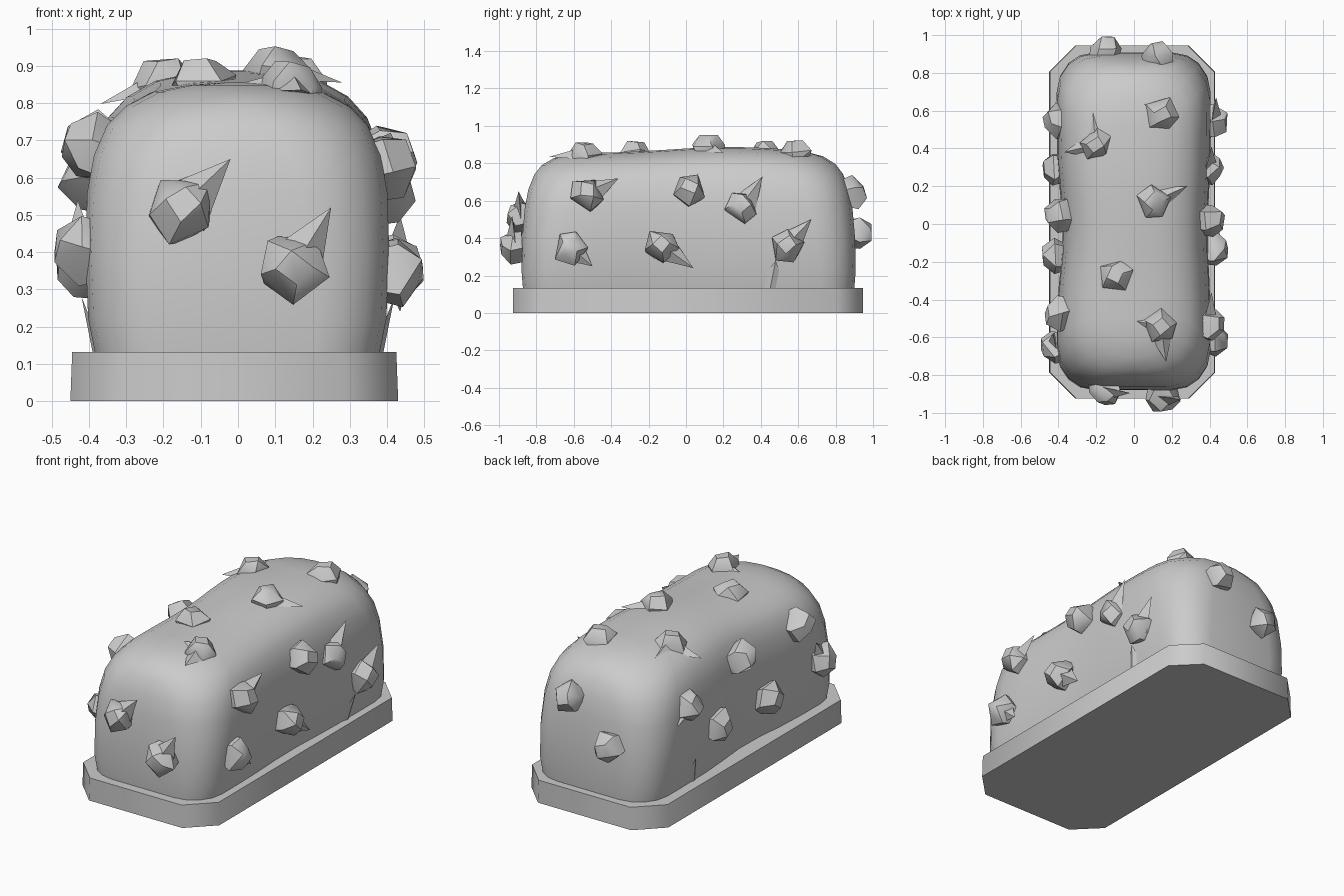
import bpy, bmesh, math, random
from mathutils import Vector

if "Cube" in bpy.data.objects:
    bpy.data.objects.remove(bpy.data.objects["Cube"])

random.seed(4)
stone = bpy.data.materials.new("stone_grey")
stone.diffuse_color = (0.6, 0.6, 0.6, 1)
stone.use_nodes = True
stone.node_tree.nodes["Principled BSDF"].inputs["Base Color"].default_value = stone.diffuse_color


def finish(bm, name, angle):
    bmesh.ops.recalc_face_normals(bm, faces=bm.faces)
    mesh = bpy.data.meshes.new(name)
    bm.to_mesh(mesh)
    bm.free()
    ob = bpy.data.objects.new(name, mesh)
    bpy.context.collection.objects.link(ob)
    mesh.materials.append(stone)
    bpy.ops.object.select_all(action='DESELECT')
    ob.select_set(True)
    bpy.context.view_layer.objects.active = ob
    bpy.ops.object.shade_smooth_by_angle(angle=math.radians(angle))
    return ob


def loft(bm, rings):
    rows = [[bm.verts.new(p) for p in ring] for ring in rings]
    for a, b in zip(rows, rows[1:]):
        for i in range(len(a)):
            j = (i + 1) % len(a)
            bm.faces.new((a[i], a[j], b[j], b[i]))
    return rows


# Base slab with cut corners
def octagon(hx, hy, cut, z):
    pts = [(hx, hy - cut), (hx - cut, hy), (cut - hx, hy), (-hx, hy - cut),
           (-hx, cut - hy), (cut - hx, -hy), (hx - cut, -hy), (hx, cut - hy)]
    return [(x - 0.01, y + 0.01, z) for x, y in pts]


bm = bmesh.new()
rows = loft(bm, [octagon(0.44, 0.935, 0.14, 0), octagon(0.435, 0.935, 0.14, 0.132)])
for row in rows:
    bm.faces.new(row)
finish(bm, "base_slab", 55)


# Loaf-shaped body: stacked rounded rectangles, waisted along the sides and crowned
def outline(z, hx, hy, r):
    r = min(r, hx * 0.95)
    pts = []
    for q, (sx, sy) in enumerate([(1, 1), (-1, 1), (-1, -1), (1, -1)]):
        for k in range(5):
            a = math.pi / 2 * (q + k / 4)
            pts.append((sx * (hx - r) + r * math.cos(a), sy * (hy - r) + r * math.sin(a)))
        if q in (0, 2):     # across an end
            pts.append((0, sy * hy))
        else:               # along a side
            pts += [(sx * hx, sy * (hy - r) * (1 - t / 4)) for t in range(1, 8)]
    ring = []
    for x, y in pts:
        pinch = 0.085 if x < 0 else 0.04
        x *= 1 - pinch * math.exp(-((y + 0.06) / 0.27) ** 2)
        crown = 0.034 * math.exp(-((y - 0.22) / 0.45) ** 2) * max(0, (z - 0.5) / 0.35)
        ring.append((x - 0.002, y + 0.014, z + crown))
    return ring


layers = [(0.12, 0.380, 0.885, 0.18), (0.22, 0.400, 0.893, 0.19),
          (0.40, 0.408, 0.890, 0.21), (0.56, 0.403, 0.876, 0.23),
          (0.66, 0.385, 0.857, 0.24), (0.74, 0.350, 0.825, 0.25),
          (0.79, 0.300, 0.785, 0.25), (0.828, 0.225, 0.72, 0.25),
          (0.846, 0.13, 0.63, 0.25), (0.853, 0.03, 0.53, 0.25)]
bm = bmesh.new()
rows = loft(bm, [outline(*layer) for layer in layers])
bm.faces.new(rows[0])
# close the crown with a strip of quads down the ridge
bmesh.ops.triangulate(bm, faces=[bm.faces.new(rows[-1])])
finish(bm, "body", 50)


# Faceted lumps, with broad shards poking out beside some of them
def lump(name, centre, normal, size=0.085, tips=()):
    c, n = Vector(centre), Vector(normal).normalized()
    u = n.orthogonal().normalized()
    v = n.cross(u)
    spin = random.uniform(0, 6.28)
    bm = bmesh.new()
    for count, r, h in ((5, 0.95, -0.7), (5, 1.08, -0.05), (4, 0.55, 0.6)):
        for i in range(count):
            a = spin + 2 * math.pi * i / count + random.uniform(-0.2, 0.2)
            k = size * r * random.uniform(0.9, 1.1)
            bm.verts.new(c + (u * math.cos(a) + v * math.sin(a)) * k
                         + n * size * (h + random.uniform(-0.1, 0.1)))
    hull = bmesh.ops.convex_hull(bm, input=bm.verts)
    loose = {g for g in hull["geom_interior"] if isinstance(g, bmesh.types.BMVert)}
    bmesh.ops.delete(bm, geom=list(loose), context='VERTS')
    for tip in tips:
        t = Vector(tip)
        d = (t - c).normalized()
        w = n.cross(d).normalized() * size * 0.9
        p = [bm.verts.new(q) for q in (c + w - n * 0.03, c - w - n * 0.03,
                                       c + n * size * 0.4, t)]
        for f in ((0, 1, 2), (0, 1, 3), (1, 2, 3), (0, 2, 3)):
            bm.faces.new([p[i] for i in f])
    finish(bm, name, 36)


# Right side: y, z, shard tip (y, z)
for y, z, tip in [(-0.53, 0.64, (-0.36, 0.72)), (0.02, 0.66, None),
                  (0.30, 0.57, (0.41, 0.73)), (-0.62, 0.35, (-0.50, 0.25)),
                  (-0.13, 0.36, (0.04, 0.24)), (0.54, 0.36, (0.67, 0.50))]:
    x = 0.435 if z < 0.5 else 0.41
    lump("right_lump", (x, y, z), (1, 0, 0.1 if z < 0.5 else 0.35), 0.088,
         [(x, *tip)] if tip else [])

# Left side
for y, z, tip in [(0.55, 0.60, (0.66, 0.52)), (0.05, 0.69, None),
                  (0.29, 0.39, None), (-0.17, 0.37, None),
                  (-0.48, 0.68, None), (-0.65, 0.41, (-0.58, 0.54))]:
    x = -0.43 if z < 0.5 else -0.41
    lump("left_lump", (x, y, z), (-1, 0, 0.1 if z < 0.5 else 0.35), 0.088,
         [(x, *tip)] if tip else [])

# Top: x, y, z, shard tips (x, y)
for x, y, z, tips in [(0.15, 0.58, 0.87, [(0.03, 0.65)]),
                      (-0.20, 0.42, 0.86, [(-0.22, 0.62), (-0.37, 0.38)]),
                      (0.10, 0.12, 0.895, [(0.28, 0.20)]),
                      (-0.10, -0.27, 0.865, []),
                      (0.14, -0.54, 0.855, [(-0.06, -0.50), (0.17, -0.73)])]:
    lump("top_lump", (x, y, z), (x * 0.6, 0, 1), 0.085,
         [(tx, ty, z - 0.02 - 0.25 * max(0, abs(tx) - 0.2)) for tx, ty in tips])

# Front and back ends
lump("front_lump", (-0.15, -0.895, 0.52), (0, -1, 0.2), 0.092, [(-0.02, -0.895, 0.65)])
lump("front_lump", (0.15, -0.935, 0.36), (0, -1, 0), 0.09, [(0.25, -0.93, 0.52)])
lump("back_lump", (0.13, 0.905, 0.64), (0, 1, 0.2), 0.085)
lump("back_lump", (-0.15, 0.935, 0.43), (0, 1, 0), 0.085)

# Low fins at the foot of the body
for x, y, s in [(-0.36, 0.48, -1), (0.36, 0.45, 1)]:
    bm = bmesh.new()
    p = [bm.verts.new(q) for q in ((x, y - 0.08, 0.13), (x, y + 0.08, 0.13),
                                   (x + 0.03 * s, y, 0.13), (x + 0.06 * s, y + 0.03, 0.28))]
    for f in ((0, 1, 2), (0, 1, 3), (1, 2, 3), (0, 2, 3)):
        bm.faces.new([p[i] for i in f])
    finish(bm, "foot_fin", 25)
